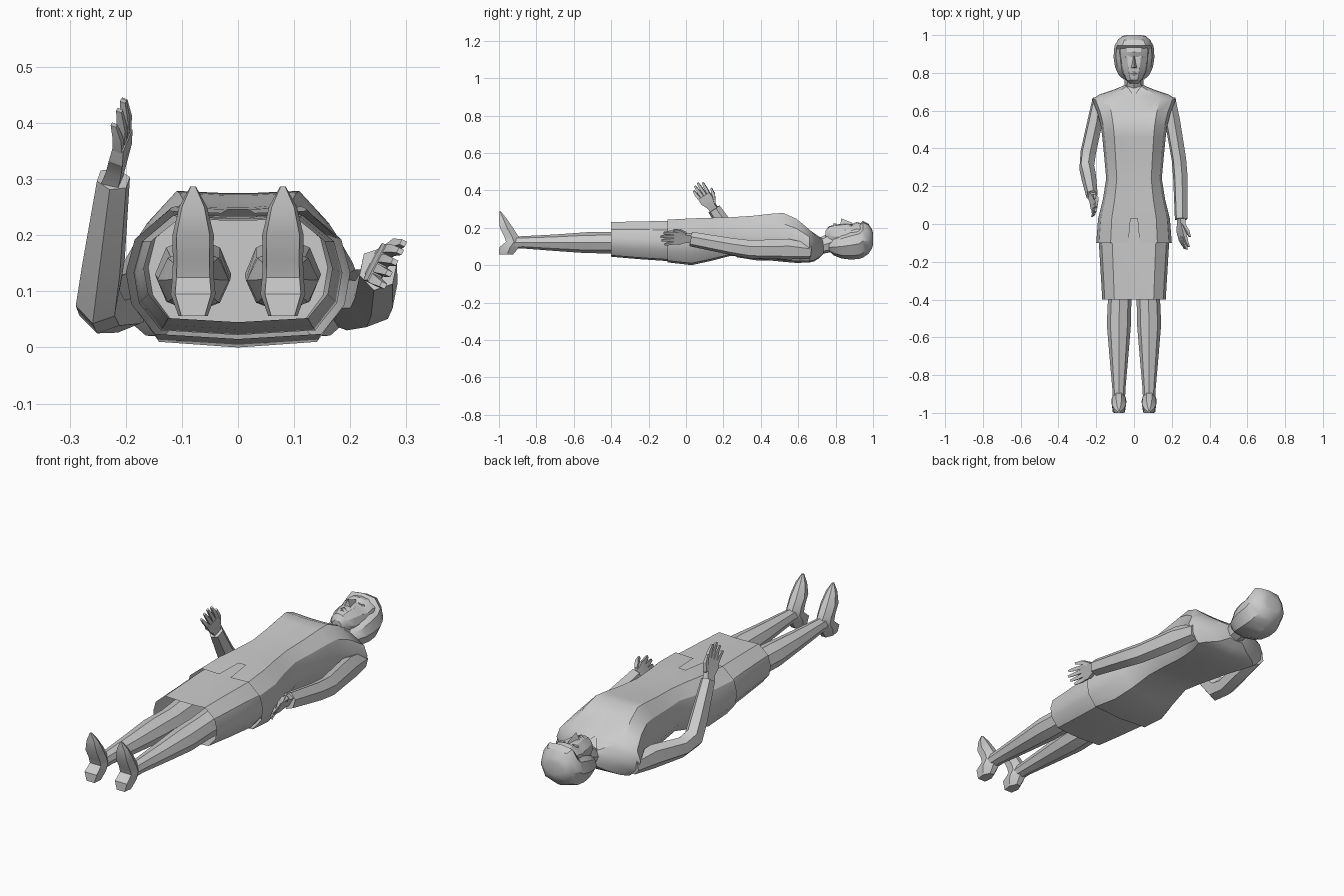
import bpy, bmesh, math
from mathutils import Vector

cube = bpy.data.objects.get("Cube")
if cube:
    bpy.data.objects.remove(cube, do_unlink=True)

grey = bpy.data.materials.new("plain grey")
grey.use_nodes = True
COL = (0.6, 0.6, 0.6, 1)
grey.diffuse_color = COL
grey.node_tree.nodes["Principled BSDF"].inputs["Base Color"].default_value = COL


def finish(name, bm, mirror=False, angle=30):
    bmesh.ops.recalc_face_normals(bm, faces=bm.faces)
    me = bpy.data.meshes.new(name)
    bm.to_mesh(me)
    bm.free()
    me.materials.append(grey)
    ob = bpy.data.objects.new(name, me)
    bpy.context.collection.objects.link(ob)
    bpy.ops.object.select_all(action='DESELECT')
    ob.select_set(True)
    bpy.context.view_layer.objects.active = ob
    bpy.ops.object.shade_smooth_by_angle(angle=math.radians(angle))
    if mirror:
        ob.modifiers.new("Mirror", 'MIRROR').use_mirror_merge = False
    return ob


def loft(bm, rings, cap0=True, cap1=True, skip=()):
    """Skin a list of equal-length rings; skip holds (band, column) holes."""
    vs = [[bm.verts.new(p) for p in r] for r in rings]
    n = len(rings[0])
    for i in range(len(vs) - 1):
        for j in range(n):
            if (i, j) not in skip:
                k = (j + 1) % n
                bm.faces.new((vs[i][j], vs[i][k], vs[i + 1][k], vs[i + 1][j]))
    if cap0:
        bm.faces.new(vs[0])
    if cap1:
        bm.faces.new(vs[-1])


def body_ring(y, w, zb, zt, c=0.02, dip=0.004):
    """Symmetric garment section across the body."""
    h = zt - zb
    half = [(c, zt - dip), (.62 * w, zt), (.92 * w, zb + .78 * h), (w, zb + .52 * h),
            (.95 * w, zb + .27 * h), (.74 * w, zb + .04 * h)]
    pts = [(0, zt - dip)] + half + [(0, zb)] + [(-x, z) for x, z in reversed(half)]
    return [Vector((x, y, z)) for x, z in pts]


def tube_rings(path, sides, turn=0.0):
    """path: (centre, half width, half height) stations, rings square to the path."""
    pts = [Vector(p[0]) for p in path]
    out = []
    for i, (_, a, b) in enumerate(path):
        t = (pts[min(i + 1, len(pts) - 1)] - pts[max(i - 1, 0)]).normalized()
        u = Vector((1, 0, 0))
        u = (u - t * u.dot(t)).normalized()
        v = t.cross(u)
        out.append([pts[i] + u * a * math.cos(q) + v * b * math.sin(q)
                    for q in (turn + 2 * math.pi * k / sides for k in range(sides))])
    return out


def tube(name, path, sides=8, turn=0.0, mirror=False):
    bm = bmesh.new()
    loft(bm, tube_rings(path, sides, turn))
    return finish(name, bm, mirror)


# Jacket with an open notch at the front hem
bm = bmesh.new()
stations = [(-.10, .20, .015, .243, .03), (.03, .19, .0, .25, .018), (.13, .165, .022, .253),
            (.24, .147, .05, .256), (.36, .158, .038, .264), (.46, .168, .024, .275),
            (.52, .176, .018, .279), (.59, .194, .012, .248), (.66, .222, .014, .19),
            (.685, .185, .02, .168), (.71, .11, .036, .148), (.735, .05, .06, .13)]
loft(bm, [body_ring(*s) for s in stations], cap0=False, skip={(0, 0), (0, 13)})
finish("jacket", bm)

# Skirt, open at the hem
bm = bmesh.new()
loft(bm, [body_ring(*s) for s in [(-.40, .168, .045, .23), (-.25, .177, .032, .234),
                                  (-.10, .186, .022, .236), (.10, .16, .04, .238)]], cap0=False)
finish("skirt", bm)

# Legs
tube("legs", [((.08, -.18, .13), .068, .068), ((.076, -.40, .12), .062, .057),
              ((.08, -.53, .12), .064, .056), ((.08, -.70, .12), .05, .044),
              ((.08, -.87, .122), .035, .033), ((.08, -.92, .12), .033, .033)],
     sides=8, mirror=True)

# Pointed heeled shoes, built from heel to toe
bm = bmesh.new()
shoe = [(.056, -1.0, -.925, .026), (.095, -.998, -.893, .04), (.125, -.962, -.885, .037),
        (.155, -.972, -.897, .036), (.20, -.995, -.925, .037), (.25, -1.0, -.96, .025),
        (.287, -1.0, -.99, .005)]
rings = []
for z, ys, yi, w in shoe:
    m = ys + (yi - ys) * .55
    rings.append([Vector((.08 + x, y, z)) for x, y in
                  [(-.8 * w, ys), (.8 * w, ys), (w, m), (.4 * w, yi), (-.4 * w, yi), (-w, m)]])
loft(bm, rings)
finish("shoes", bm, mirror=True)

# Sleeves: left one straight, right one bent at the elbow
tube("left_sleeve", [((.186, .665, .075), .034, .04), ((.203, .55, .085), .042, .056),
                     ((.238, .34, .085), .04, .05), ((.246, .24, .1), .04, .046),
                     ((.25, .025, .14), .035, .04)], sides=6, turn=.3)
tube("right_sleeve", [((-.186, .665, .075), .034, .04), ((-.205, .55, .08), .042, .055),
                      ((-.242, .38, .07), .043, .046), ((-.25, .30, .088), .041, .055),
                      ((-.24, .25, .15), .04, .046), ((-.222, .15, .30), .031, .036)],
     sides=6, turn=.3)


# Hands: wrist, palm, four fingers and a thumb
def hand(name, wrist, along, across, bend):
    o, a, w = Vector(wrist), Vector(along).normalized(), Vector(across)
    w = (w - a * w.dot(a)).normalized()
    n = a.cross(w) * bend
    bm = bmesh.new()

    def strip(pts):
        # pts: along, across, normal, half width, half thickness
        loft(bm, [[o + a * l + w * (s + i * hw) + n * (d + k * ht)
                   for i, k in ((-1, -1), (1, -1), (1, 1), (-1, 1))]
                  for l, s, d, hw, ht in pts])

    strip([(-.03, 0, 0, .021, .017), (.02, 0, 0, .023, .014),
           (.055, 0, .002, .037, .013), (.085, 0, .006, .036, .01)])
    for i, length in enumerate((.062, .076, .07, .052)):
        s = .028 - .0187 * i
        strip([(.08, s, .006, .0085, .009), (.08 + length * .5, s * 1.12, .013, .008, .008),
               (.08 + length, s * 1.2, .027, .005, .005)])
    strip([(.02, .018, 0, .012, .01), (.055, .044, .012, .009, .009),
           (.09, .052, .024, .005, .005)])
    finish(name, bm, angle=20)


hand("left_hand", (.25, .02, .145), (.0, -1, .06), (.45, 0, .9), -1)
hand("right_hand", (-.222, .145, .305), (.27, -.62, .80), (.25, .8, .6), 1)

# Neck with a pointed collar opening
tube("neck", [((0, .67, .115), .03, .05), ((0, .725, .105), .052, .045),
              ((0, .80, .13), .046, .055)], sides=8)
bm = bmesh.new()
loft(bm, [[Vector(p) + Vector((0, 0, dz)) for p in
           ((0, .675, .172), (.042, .735, .132), (-.042, .735, .132))] for dz in (0, .006)])
finish("collar_opening", bm)


def head_ring(y, w, zb, zt, flat=.45):
    h = zt - zb
    half = [(flat * w, zt - .04 * h), (.88 * w, zb + .74 * h), (w, zb + .45 * h),
            (.72 * w, zb + .12 * h)]
    pts = [(0, zt)] + half + [(0, zb)] + [(-x, z) for x, z in reversed(half)]
    return [Vector((x, y, z)) for x, z in pts]


# Face
bm = bmesh.new()
loft(bm, [head_ring(*s) for s in [(.745, .024, .14, .182), (.762, .042, .115, .207),
                                  (.80, .06, .10, .217), (.85, .073, .09, .222),
                                  (.885, .08, .09, .218), (.91, .083, .09, .23),
                                  (.95, .082, .09, .222)]])
finish("face", bm)

# Nose and lips
bm = bmesh.new()
loft(bm, [[Vector(p) for p in r] for r in [
    ((-.018, .825, .212), (.018, .825, .212), (0, .83, .25)),
    ((-.005, .89, .212), (.005, .89, .212), (0, .89, .226))]])
finish("nose", bm)
bm = bmesh.new()
loft(bm, [[Vector((x, y, z)) for x, z in ((-w, .212), (0, .222), (w, .212), (0, .205))]
          for y, w in ((.786, .01), (.796, .024), (.804, .014))])
finish("lips", bm)

# Eyes as thin plates under the brow
bm = bmesh.new()
loft(bm, [[Vector((.034 + x, y, .216 + dz - .1 * x)) for x, y in
           ((-.016, .884), (0, .877), (.016, .884), (0, .892))] for dz in (-.005, .002)])
finish("eyes", bm, mirror=True)

# Bobbed hair wrapping the back and sides, with a fringe over the forehead
bm = bmesh.new()
loft(bm, [head_ring(*s) for s in [(.765, .055, .075, .12), (.79, .082, .052, .15),
                                  (.83, .10, .036, .178), (.88, .108, .03, .20),
                                  (.925, .106, .033, .214), (.945, .102, .04, .236, .6),
                                  (.975, .085, .06, .222, .6), (.995, .062, .09, .19, .6),
                                  (1.0, .04, .11, .17, .6)]])
finish("hair", bm)
